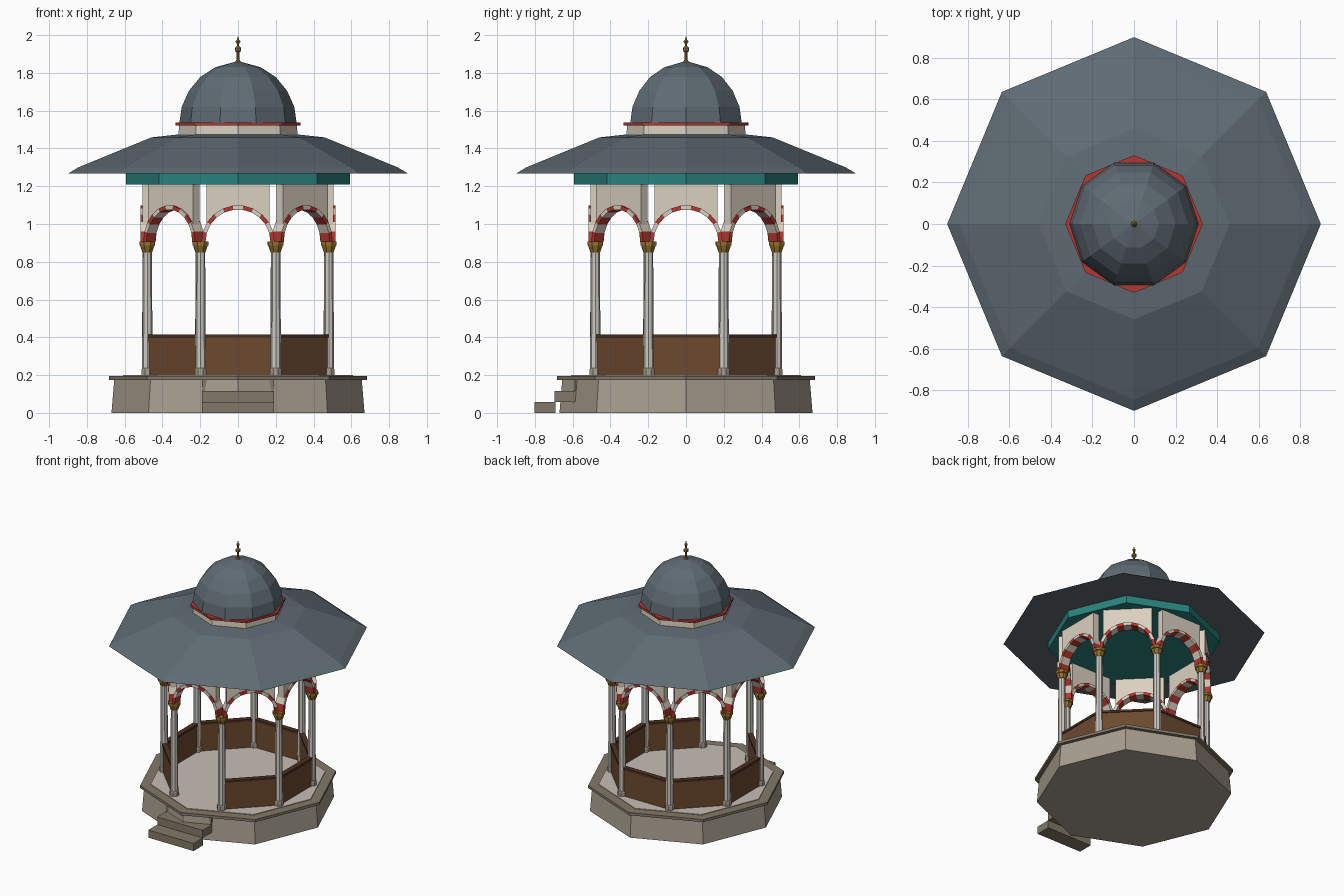
import bpy, bmesh
from math import sin, cos, pi, sqrt
from mathutils import Matrix

if "Cube" in bpy.data.objects:
    bpy.data.objects.remove(bpy.data.objects["Cube"])


def material(name, r, g, b):
    m = bpy.data.materials.new(name)
    m.diffuse_color = (r, g, b, 1)
    m.use_nodes = True
    m.node_tree.nodes["Principled BSDF"].inputs["Base Color"].default_value = m.diffuse_color
    return m


STONE = material("stone", 0.39, 0.345, 0.275)
TRIM = material("dark_stone", 0.225, 0.19, 0.14)
FLOOR = material("pale_floor", 0.58, 0.52, 0.46)
CREAM = material("cream", 0.70, 0.63, 0.53)
MARBLE = material("marble", 0.62, 0.59, 0.54)
WOOD = material("wood", 0.15, 0.068, 0.028)
DARK = material("dark_wood", 0.075, 0.03, 0.015)
TEAL = material("teal", 0.022, 0.225, 0.205)
SLATE = material("slate", 0.115, 0.147, 0.174)
RED = material("red", 0.44, 0.04, 0.03)
GOLD = material("gold", 0.30, 0.165, 0.025)


def finish(name, bm, mat, matrix=None):
    bmesh.ops.remove_doubles(bm, verts=bm.verts, dist=1e-5)
    bmesh.ops.recalc_face_normals(bm, faces=bm.faces)
    me = bpy.data.meshes.new(name)
    bm.to_mesh(me)
    bm.free()
    me.materials.append(mat)
    ob = bpy.data.objects.new(name, me)
    if matrix:
        ob.matrix_world = matrix
    bpy.context.collection.objects.link(ob)
    return ob


def lathe(name, profile, n, mat, matrix=None, turn=0.0):
    """Revolve (radius, z) points with n flat sides; open ends are capped."""
    bm = bmesh.new()
    rings = []
    for r, z in profile:
        rings.append([bm.verts.new((r * cos(turn + 2 * pi * i / n),
                                    r * sin(turn + 2 * pi * i / n), z)) for i in range(n)])
    for a, b in zip(rings, rings[1:]):
        for i in range(n):
            j = (i + 1) % n
            bm.faces.new((a[i], a[j], b[j], b[i]))
    for ring, (r, z) in ((rings[0], profile[0]), (rings[-1], profile[-1])):
        if r > 0:
            bm.faces.new(ring)
    return finish(name, bm, mat, matrix)


def box(name, x, y, z, mat, matrix=None):
    """Box from (min, max) ranges."""
    bm = bmesh.new()
    bmesh.ops.create_cube(bm, size=1)
    for v in bm.verts:
        v.co = [(r[0] + r[1]) / 2 + c * (r[1] - r[0]) for c, r in zip(v.co, (x, y, z))]
    return finish(name, bm, mat, matrix)


def plate(name, outline, y0, y1, mat, matrix):
    """Extrude an (x, z) outline between y0 and y1."""
    bm = bmesh.new()
    f = bm.faces.new([bm.verts.new((x, y0, z)) for x, z in outline])
    res = bmesh.ops.extrude_face_region(bm, geom=[f])
    for v in res["geom"]:
        if isinstance(v, bmesh.types.BMVert):
            v.co.y = y1
    return finish(name, bm, mat, matrix)


# plinth, rim and floor
lathe("plinth", [(0.67, 0), (0.655, 0.178)], 8, STONE)
lathe("plinth_rim", [(0.683, 0.175), (0.683, 0.195)], 8, TRIM)
lathe("floor", [(0.61, 0.18), (0.61, 0.2)], 8, FLOOR)

# front steps
for i in range(3):
    y = -0.803 + 0.108 * i
    box(f"step_{i + 1}", (-0.19, 0.19), (y, y + 0.112), (0.058 * i, 0.058 * (i + 1)), TRIM)

# eight bays: column, arch, spandrel and parapet
AP, SPRING, RI, RO, N = 0.48, 0.905, 0.172, 0.194, 11
for k in range(8):
    bay = Matrix.Rotation(k * pi / 4, 4, 'Z')
    col = bay @ Matrix.Translation((0.2, -AP, 0))
    lathe(f"column_base_{k}", [(0.033, 0.198), (0.033, 0.23), (0.028, 0.238)], 8, STONE, col, pi / 8)
    lathe(f"column_{k}", [(0.028, 0.23), (0.024, 0.865)], 8, MARBLE, col)
    lathe(f"capital_{k}", [(0.028, 0.85), (0.04, 0.885), (0.045, 0.887), (0.045, 0.908)],
          8, GOLD, col, pi / 8)

    # spandrel panel above the arch
    half, rad = 0.168, RO - 0.006
    zs = SPRING + sqrt(rad ** 2 - half ** 2)
    outline = [(-half, 1.21), (half, 1.21), (half, zs)]
    for i in range(1, 12):
        x = half * cos(pi * i / 12)
        outline.append((x, SPRING + sqrt(rad ** 2 - x ** 2)))
    outline.append((-half, zs))
    plate(f"spandrel_{k}", outline, -AP - 0.025, -AP + 0.025, CREAM, bay)

    # alternating arch stones
    for i in range(N):
        a, b = pi * i / N, pi * (i + 1) / N
        quad = [(r * cos(t), SPRING + r * sin(t)) for r, t in
                ((RI, a), (RO, a), (RO, b), (RI, b))]
        plate(f"arch_stone_{k}_{i}", quad, -AP - 0.035, -AP + 0.035,
              CREAM if i % 2 else RED, bay)

    # parapet on every side except the entrance
    if k:
        box(f"parapet_{k}", (-0.19, 0.19), (-AP - 0.0125, -AP + 0.0125), (0.2, 0.405), WOOD, bay)
        box(f"parapet_rail_{k}", (-0.19, 0.19), (-AP - 0.019, -AP + 0.019), (0.4, 0.416), DARK, bay)

# frieze with ceiling, roof and drum
lathe("frieze", [(0.592, 1.21), (0.592, 1.27)], 8, TEAL)
lathe("roof", [(0.9, 1.267), (0.845, 1.3), (0.46, 1.458), (0.3, 1.476)], 8, SLATE)
lathe("drum", [(0.315, 1.465), (0.312, 1.53)], 8, CREAM)
lathe("drum_band", [(0.331, 1.521), (0.331, 1.537)], 8, RED)

# dome
lathe("dome", [(0.311, 1.53), (0.298, 1.62), (0.26, 1.705), (0.2, 1.778),
               (0.12, 1.83), (0, 1.863)], 10, SLATE)

# finial
lathe("finial", [(0.018, 1.855), (0.008, 1.87), (0.007, 1.908), (0.017, 1.916), (0.017, 1.932),
                 (0.006, 1.943), (0.006, 1.956), (0.012, 1.963), (0.012, 1.97),
                 (0.005, 1.977), (0, 2.0)], 8, GOLD)
